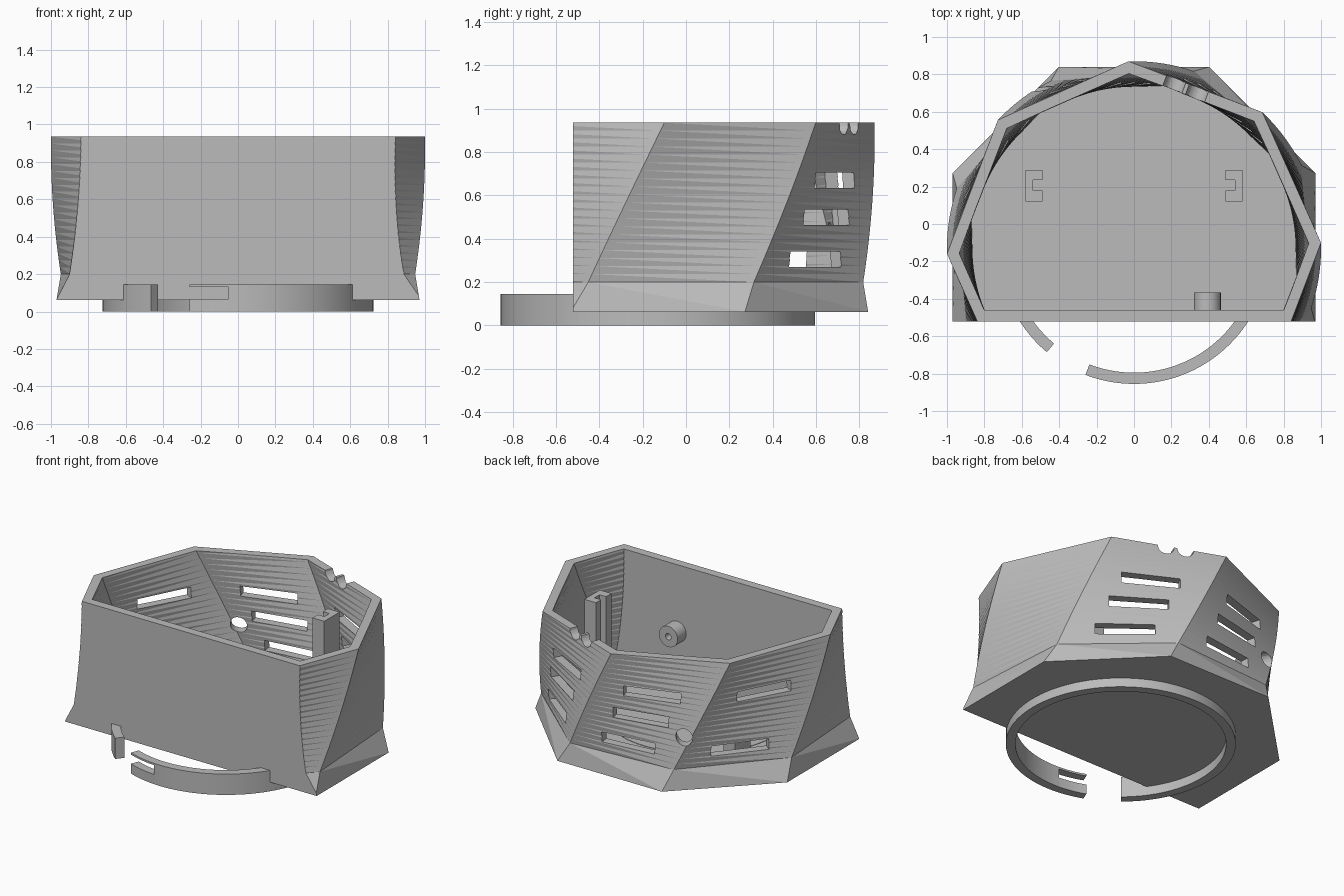
import bpy, bmesh
from math import sin, cos, radians, pi
from mathutils import Vector, Matrix

cube = bpy.data.objects.get("Cube")
if cube:
    bpy.data.objects.remove(cube, do_unlink=True)

GREY = (0.5, 0.5, 0.5, 1)
grey = bpy.data.materials.new("plain grey")
grey.use_nodes = True
grey.diffuse_color = GREY
grey.node_tree.nodes["Principled BSDF"].inputs["Base Color"].default_value = GREY

CY = -0.13            # centre of the octagon and of the ring
BASE, TOP = 0.063, 0.935
FLOOR = 0.125
TWIST = radians(24.2)


def polar(r, a, z=0.0):
    return Vector((r * cos(a), CY + r * sin(a), z))


def turn(z):
    return TWIST * (z - BASE) / (TOP - BASE)


def loft(bm, sections, closed=False):
    """Skin equal-length cross-sections, capping the ends unless closed."""
    rings = [[bm.verts.new(p) for p in s] for s in sections]
    pairs = list(zip(rings, rings[1:])) + ([(rings[-1], rings[0])] if closed else [])
    for lo, hi in pairs:
        n = len(lo)
        for i in range(n):
            j = (i + 1) % n
            bm.faces.new((lo[i], lo[j], hi[j], hi[i]))
    if not closed:
        bm.faces.new(rings[0][::-1])
        bm.faces.new(rings[-1])


def finish(name, bm):
    bmesh.ops.recalc_face_normals(bm, faces=bm.faces)
    mesh = bpy.data.meshes.new(name)
    bm.to_mesh(mesh)
    bm.free()
    mesh.materials.append(grey)
    obj = bpy.data.objects.new(name, mesh)
    bpy.context.collection.objects.link(obj)
    return obj


def select(obj):
    bpy.ops.object.select_all(action='DESELECT')
    obj.select_set(True)
    bpy.context.view_layer.objects.active = obj


def smooth(obj, angle=15):
    select(obj)
    bpy.ops.object.shade_smooth_by_angle(angle=radians(angle))


def subtract(obj, cutter):
    mod = obj.modifiers.new("cut", 'BOOLEAN')
    mod.operation = 'DIFFERENCE'
    mod.solver = 'EXACT'
    mod.object = cutter
    select(obj)
    bpy.ops.object.modifier_apply(modifier=mod.name)
    bpy.data.objects.remove(cutter, do_unlink=True)


def twisted_octagon(name, radius, levels, front):
    """Twisted octagonal column sliced flat at the front."""
    bm = bmesh.new()
    loft(bm, [[polar(radius(z), radians(22.5 + 45 * k) + turn(z), z) for k in range(8)]
              for z in levels])
    bmesh.ops.triangulate(bm, faces=bm.faces)
    bmesh.ops.bisect_plane(bm, geom=bm.verts[:] + bm.edges[:] + bm.faces[:],
                           plane_co=(0, front, 0), plane_no=(0, -1, 0), clear_outer=True)
    bmesh.ops.holes_fill(bm, edges=[e for e in bm.edges if e.is_boundary], sides=0)
    return finish(name, bm)


def steps(a, b, n):
    return [a + (b - a) * i / n for i in range(n + 1)]


# Shell: flared foot, twisted walls, hollow inside
def flared(z):
    return 1.0 + 0.05 * max(0, (0.2 - z) / (0.2 - BASE))


shell = twisted_octagon("shell", flared, [BASE] + steps(0.2, TOP, 20), -0.52)
hollow = twisted_octagon("hollow", lambda z: 0.935, steps(FLOOR, 1.0, 22), -0.46)
subtract(shell, hollow)


# Openings, each placed on a wall by its angle and height
def frame(angle, r, z):
    return Matrix.Translation(polar(r, angle, z)) @ Matrix.Rotation(angle, 4, 'Z')


def box_cut(bm, m, w, h, depth=0.13):
    loft(bm, [[m @ Vector((x, y, z)) for y, z in
               ((-w, -h), (w, -h), (w, h), (-w, h))] for x in (-depth, depth)])


def round_cut(bm, m, r, shift=0.0, depth=0.15):
    loft(bm, [[m @ Vector((x, shift + r * cos(a), r * sin(a)))
               for a in steps(0, 2 * pi, 24)[:-1]] for x in (-depth, depth)])


bm = bmesh.new()
VENTS = {45: (0.67, 0.5, 0.305), 90: (0.67, 0.5, 0.305), 135: (0.67, 0.305)}
for face_angle, heights in VENTS.items():
    for z in heights:
        box_cut(bm, frame(radians(face_angle) + turn(z), 0.9, z), 0.19, 0.036)
round_cut(bm, frame(radians(120), 0.97, 0.42), 0.055)
for shift in (-0.02, 0.11):
    round_cut(bm, frame(radians(45) + TWIST, 0.9, TOP), 0.055, shift)
subtract(shell, finish("openings", bm))
smooth(shell)

# Round raised panel on the floor, trimmed by the front wall
bm = bmesh.new()
loft(bm, [[polar(0.585, a, z) for a in steps(radians(-33.7), radians(213.7), 60)]
          for z in (FLOOR - 0.005, FLOOR + 0.003)])
finish("floor_panel", bm)


# Open ring under the base, taller where it stands clear of the shell
def arc(bm, a0, a1, z0, z1):
    n = max(4, int((a1 - a0) / 3))
    loft(bm, [[polar(r, radians(a), z) for r, z in
               ((0.665, z0), (0.725, z0), (0.725, z1), (0.665, z1))]
              for a in steps(a0, a1, n)])


RING_PARTS = {
    "ring_under_base": (-30, 210, 0, 0.068),
    "ring_short_end": (210, 230, 0, 0.145),
    "ring_front": (266, 330, 0, 0.145),
    "ring_catch_lower": (249, 266, 0, 0.068),
    "ring_catch_upper": (249, 266, 0.132, 0.145),
}
for name, span in RING_PARTS.items():
    bm = bmesh.new()
    arc(bm, *span)
    smooth(finish(name, bm), 30)

# Grooved guide posts, grooves facing each other
POST = ((0.58, 0.12), (0.58, 0.29), (0.49, 0.29), (0.49, 0.235),
        (0.54, 0.235), (0.54, 0.18), (0.49, 0.18), (0.49, 0.12))
for name, side, top in (("left_post", 1, 0.93), ("right_post", -1, 0.45)):
    bm = bmesh.new()
    loft(bm, [[Vector((side * x, y, z)) for x, y in POST] for z in (FLOOR - 0.01, top)])
    finish(name, bm)

# Hollow boss on the inside of the front wall
bm = bmesh.new()
loft(bm, [[Vector((0.392 + r * cos(a), y, 0.47 + r * sin(a))) for r, y in
           ((0.072, -0.47), (0.072, -0.365), (0.022, -0.365), (0.022, -0.47))]
          for a in steps(0, 2 * pi, 32)[:-1]], closed=True)
smooth(finish("screw_boss", bm), 30)
